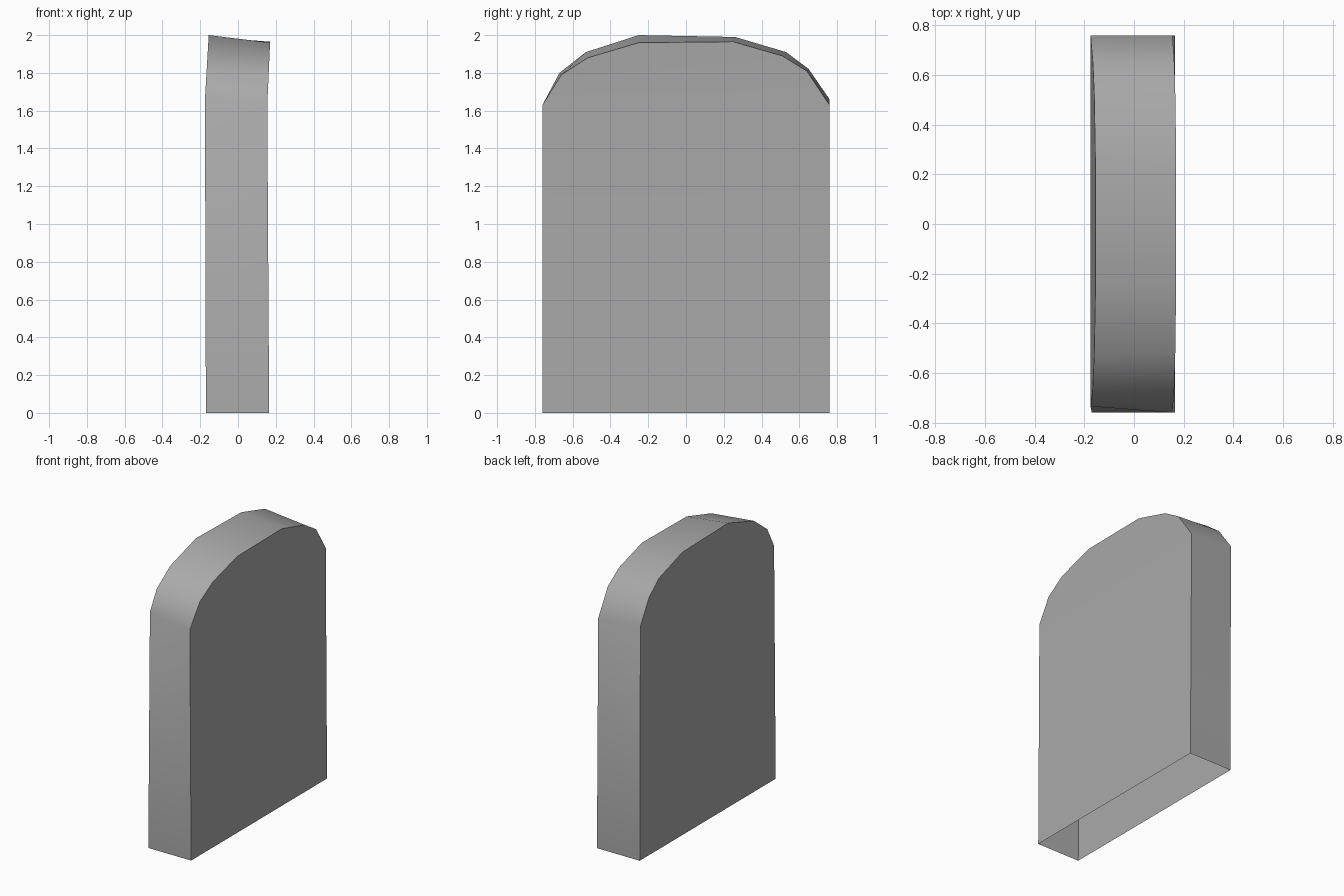
import bpy
import bmesh
import math

cube = bpy.data.objects.get("Cube")
if cube:
    bpy.data.objects.remove(cube)

# Stone colour
stone = bpy.data.materials.new("stone grey")
stone.use_nodes = True
colour = (0.4, 0.4, 0.4, 1)
stone.diffuse_color = colour
stone.node_tree.nodes["Principled BSDF"].inputs["Base Color"].default_value = colour

# Arched outlines (y, z) of the two broad sides, shoulder to shoulder
left_arch = [(-0.76, 1.63), (-0.66, 1.79), (-0.52, 1.88), (-0.25, 1.96),
             (0.25, 1.965), (0.51, 1.89), (0.64, 1.81), (0.76, 1.63)]
right_arch = [(-0.735, 1.66), (-0.67, 1.80), (-0.53, 1.91), (-0.25, 2.0),
              (0.26, 1.99), (0.53, 1.91), (0.65, 1.82), (0.76, 1.66)]


def outline(bm, arch, x_base, x_shoulder, x_top):
    """Outline of one broad side, leaning from shoulder to crown."""
    low, high = arch[0][1], max(z for _, z in arch)
    verts = [bm.verts.new((x_base, -0.76, 0))]
    for y, z in arch:
        t = max(0, (z - low) / (high - low))
        verts.append(bm.verts.new((x_shoulder + t * (x_top - x_shoulder), y, z)))
    verts.append(bm.verts.new((x_base, 0.76, 0)))
    return verts


# Hollow slab, open underneath
bm = bmesh.new()
left = outline(bm, left_arch, 0.165, 0.155, 0.17)
right = outline(bm, right_arch, -0.17, -0.175, -0.155)
for side in (left, right):
    bm.faces.new((side[0], side[1], side[-2], side[-1]))
    bm.faces.new(side[1:-1])
for i in range(len(left) - 1):
    bm.faces.new((left[i], left[i + 1], right[i + 1], right[i]))
bmesh.ops.recalc_face_normals(bm, faces=bm.faces)

mesh = bpy.data.meshes.new("stone_slab")
bm.to_mesh(mesh)
bm.free()
mesh.materials.append(stone)
slab = bpy.data.objects.new("stone_slab", mesh)
bpy.context.collection.objects.link(slab)

# Soft rim, sharp border around the broad sides
bpy.ops.object.select_all(action='DESELECT')
slab.select_set(True)
bpy.context.view_layer.objects.active = slab
bpy.ops.object.shade_smooth_by_angle(angle=math.radians(40))
